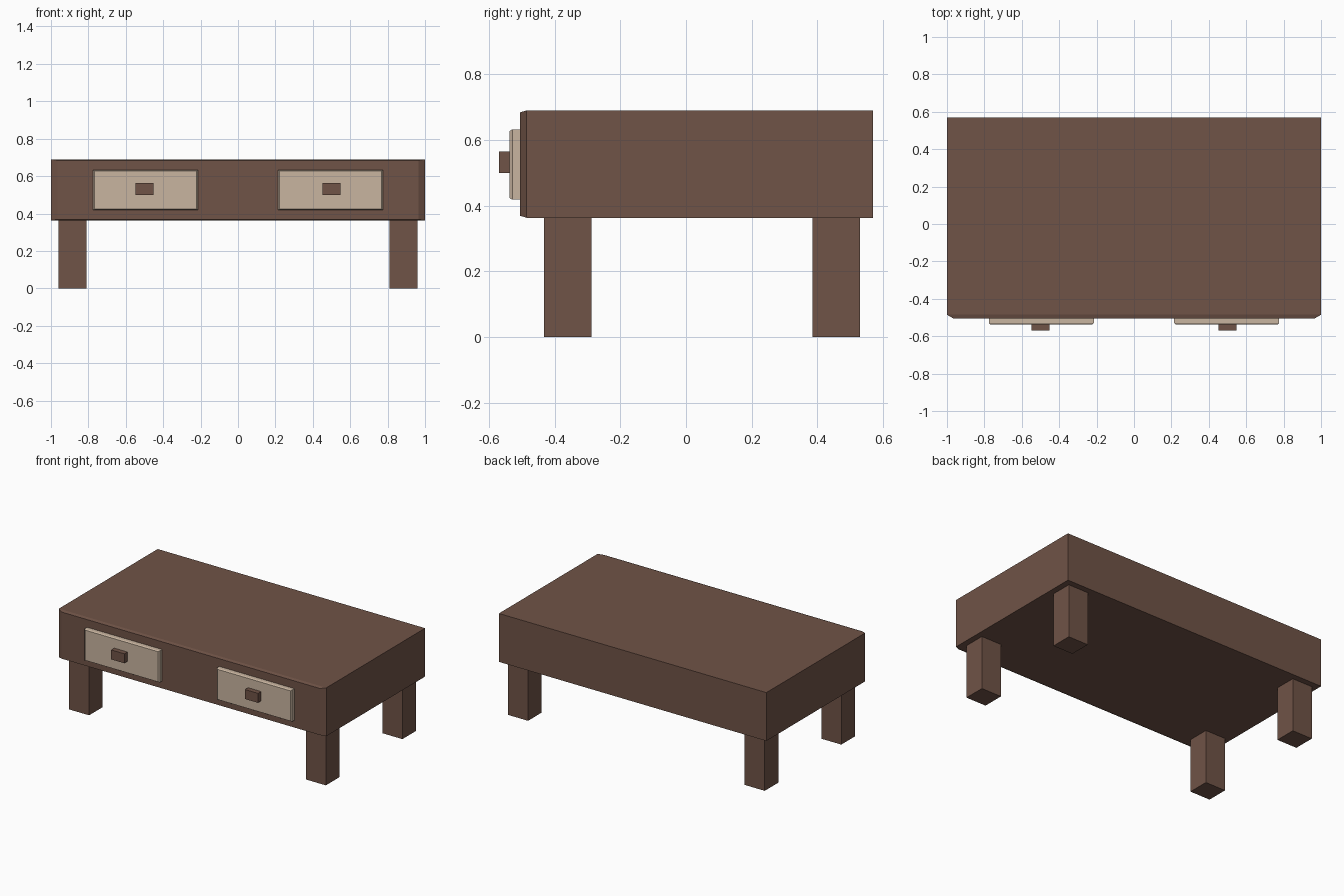
import bpy, bmesh

if "Cube" in bpy.data.objects:
    bpy.data.objects.remove(bpy.data.objects["Cube"])

def material(name, rgb):
    m = bpy.data.materials.new(name)
    m.diffuse_color = (*rgb, 1)
    m.use_nodes = True
    m.node_tree.nodes["Principled BSDF"].inputs["Base Color"].default_value = m.diffuse_color
    return m

brown = material("brown wood", (0.162, 0.087, 0.063))
cream = material("cream panel", (0.584, 0.462, 0.352))

def box(name, x, y, z, mat, chamfer=None):
    """Box from ranges; chamfer = (inset x, depth y, inset z) of the front face."""
    bm = bmesh.new()
    bmesh.ops.create_cube(bm, size=1)
    for v in bm.verts:
        v.co = [r[0] + (c + 0.5) * (r[1] - r[0]) for c, r in zip(v.co, (x, y, z))]
    if chamfer:
        # extrude the front face and shrink it to make the sloped rim
        ix, dy, iz = chamfer
        bm.normal_update()
        front = min(bm.faces, key=lambda f: f.calc_center_median().y)
        cap = bmesh.ops.extrude_discrete_faces(bm, faces=[front])["faces"][0]
        c = cap.calc_center_median()
        for v in cap.verts:
            v.co.x += ix if v.co.x < c.x else -ix
            v.co.z += iz if v.co.z < c.z else -iz
            v.co.y -= dy
    bmesh.ops.recalc_face_normals(bm, faces=bm.faces)
    me = bpy.data.meshes.new(name)
    bm.to_mesh(me)
    bm.free()
    me.materials.append(mat)
    ob = bpy.data.objects.new(name, me)
    bpy.context.collection.objects.link(ob)
    return ob

# Table body with a chamfered front
box("table_body", (-1, 1), (-0.485, 0.57), (0.363, 0.69), brown, (0.034, 0.02, 0.006))

for side, s in (("left", -1), ("right", 1)):
    # Legs
    for end, y in (("front", (-0.433, -0.288)), ("back", (0.385, 0.53))):
        x = sorted((s * 0.81, s * 0.96))
        box(f"{end}_{side}_leg", x, y, (0, 0.363), brown)
    # Drawer front and its handle
    cx = s * 0.495
    box(f"{side}_drawer", (cx - 0.281, cx + 0.281), (-0.529, -0.505), (0.418, 0.632),
        cream, (0.008, 0.008, 0.005))
    hx = s * 0.5
    box(f"{side}_handle", (hx - 0.049, hx + 0.049), (-0.57, -0.537), (0.5, 0.564), brown)
